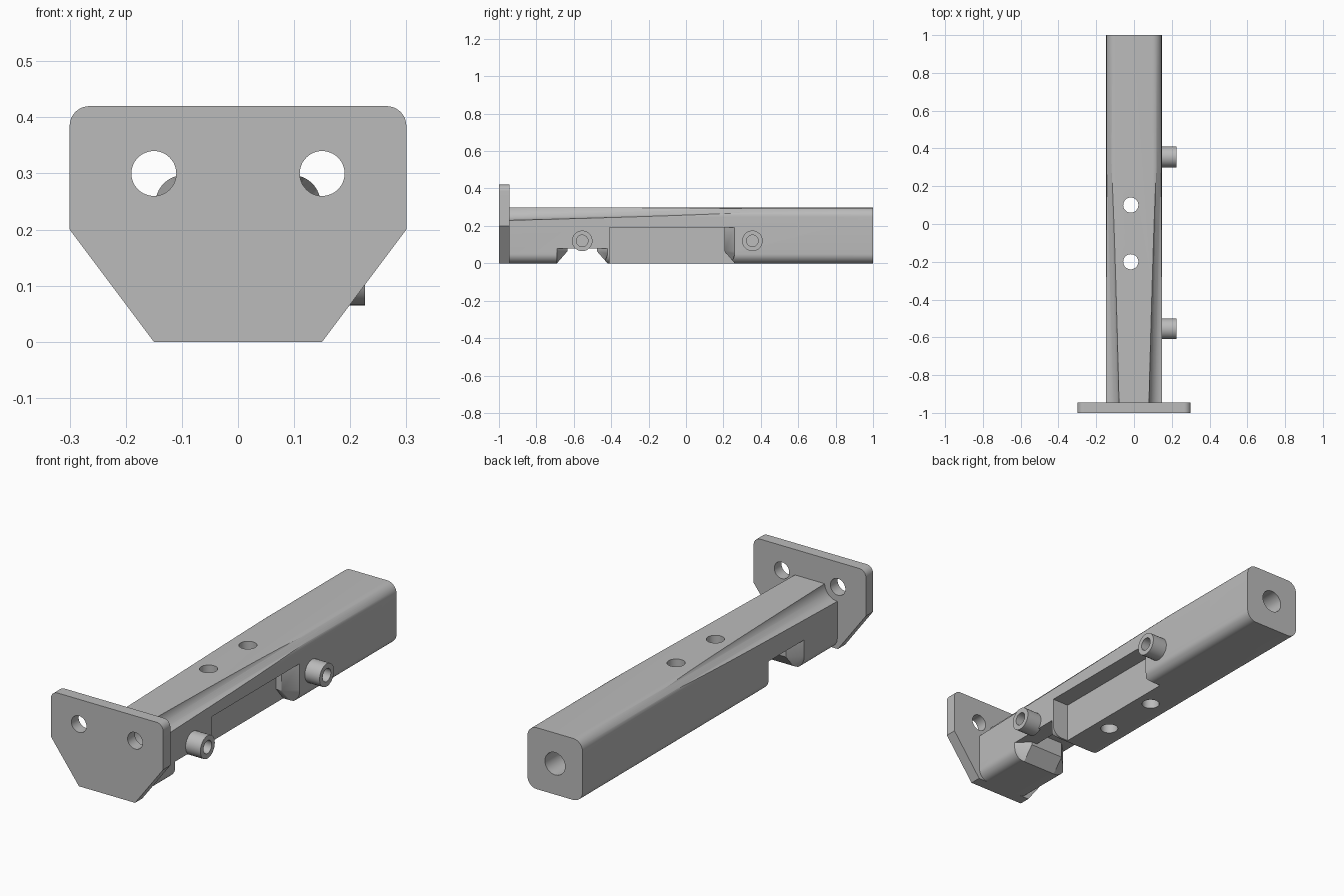
import bpy, bmesh, math
from mathutils import Vector

cube = bpy.data.objects.get("Cube")
if cube:
    bpy.data.objects.remove(cube, do_unlink=True)

steel = bpy.data.materials.new("plain grey")
steel.use_nodes = True
GREY = (0.5, 0.5, 0.5, 1)
steel.diffuse_color = GREY
steel.node_tree.nodes["Principled BSDF"].inputs["Base Color"].default_value = GREY

HALF, TOP, ROUND = 0.147, 0.297, 0.05
FRONT, JOIN, BACK = -1.0, -0.945, 1.0


def loft(name, sections):
    """Closed solid through matching loops of points."""
    bm = bmesh.new()
    rings = [[bm.verts.new(p) for p in loop] for loop in sections]
    n = len(rings[0])
    for a, b in zip(rings, rings[1:]):
        for i in range(n):
            j = (i + 1) % n
            bm.faces.new((a[i], a[j], b[j], b[i]))
    bm.faces.new(rings[0])
    bm.faces.new(rings[-1])
    bmesh.ops.recalc_face_normals(bm, faces=bm.faces)
    mesh = bpy.data.meshes.new(name)
    bm.to_mesh(mesh)
    bm.free()
    mesh.materials.append(steel)
    obj = bpy.data.objects.new(name, mesh)
    bpy.context.collection.objects.link(obj)
    return obj


def rod(name, start, end, radius, sides=48):
    """Cylinder between two points."""
    start, end = Vector(start), Vector(end)
    turn = (end - start).to_track_quat('Z', 'Y')
    angles = [math.tau * i / sides for i in range(sides)]
    ring = [turn @ Vector((radius * math.cos(a), radius * math.sin(a), 0)) for a in angles]
    return loft(name, [[start + p for p in ring], [end + p for p in ring]])


def rounded(corners, steps=10):
    """Outline from (x, z, radius) corners, filleting those with a radius."""
    out = []
    for i, (x, z, r) in enumerate(corners):
        p = Vector((x, z))
        if not r:
            out.append(p)
            continue
        a = (Vector(corners[i - 1][:2]) - p).normalized() * r
        b = (Vector(corners[(i + 1) % len(corners)][:2]) - p).normalized() * r
        for k in range(steps + 1):
            t = k / steps * math.pi / 2
            out.append(p + a * (1 - math.sin(t)) + b * (1 - math.cos(t)))
    return out


def along_y(name, outline, y0, y1):
    return loft(name, [[(p.x, y, p.y) for p in outline] for y in (y0, y1)])


def cut(body, cutter):
    mod = body.modifiers.new("cut", 'BOOLEAN')
    mod.operation, mod.solver, mod.object = 'DIFFERENCE', 'EXACT', cutter
    bpy.context.view_layer.objects.active = body
    bpy.ops.object.modifier_apply(modifier=mod.name)
    bpy.data.objects.remove(cutter, do_unlink=True)


def finish(obj):
    bpy.ops.object.select_all(action='DESELECT')
    obj.select_set(True)
    bpy.context.view_layer.objects.active = obj
    bpy.ops.object.shade_smooth_by_angle(angle=math.radians(30))


# Mounting plate with two bolt holes
plate = along_y("mounting_plate", rounded([
    (-0.15, 0, 0), (0.15, 0, 0), (0.3, 0.2, 0),
    (0.3, 0.42, 0.035), (-0.3, 0.42, 0.035), (-0.3, 0.2, 0)]), FRONT, JOIN)
for side in (-1, 1):
    cut(plate, rod("bolt_hole", (side * 0.15, -1.1, 0.3), (side * 0.15, -0.9, 0.3), 0.04))

# Square beam with rounded long edges
beam = along_y("beam", rounded([
    (-HALF, 0, ROUND), (HALF, 0, ROUND), (HALF, TOP, ROUND), (-HALF, TOP, ROUND)]), JOIN, BACK)

# Tapering bolt clearance grooves on the upper edges
for side in (-1, 1):
    cut(beam, rod("groove", (side * 0.149, -1, 0.299), (side * 0.183, 0.5, 0.336), 0.071, 96))


# Pocket in the left side, open below, with a bevelled rear end
def pocket_loop(x, end):
    return [(x, y, z) for y, z in (
        (-0.41, -0.05), (-0.41, 0.19), (end, 0.19),
        (end, 0.065), (0.26, 0), (0.26, -0.05))]


cut(beam, loft("pocket", [pocket_loop(x, e) for x, e in (
    (0.06, 0.205), (0.09, 0.205), (HALF, 0.26), (0.2, 0.26))]))


# Cross notch under the beam, flared at its mouths and taller on the right
def notch_loop(x, inset, height):
    lo, hi = -0.69, -0.42
    return [(x, y, z) for y, z in (
        (lo, -0.05), (lo, 0), (lo + inset, 0.065), (lo + inset, height),
        (hi - inset, height), (hi - inset, 0.065), (hi, 0), (hi, -0.05))]


for height, stations in (
        (0.14, ((-0.2, 0), (-HALF, 0), (-0.09, 0.057), (0.06, 0.057))),
        (0.08, ((0.05, 0.057), (0.09, 0.057), (HALF, 0), (0.2, 0)))):
    cut(beam, loft("notch", [notch_loop(x, inset, height) for x, inset in stations]))

# Vertical pin holes and the rear bore
for y in (-0.2, 0.1):
    cut(beam, rod("pin_hole", (-0.017, y, -0.1), (-0.017, y, 0.4), 0.04))
cut(beam, rod("rear_bore", (0, 0.6, 0.149), (0, 1.1, 0.149), 0.054))

# Tubular bosses on the left side
for name, y in (("front_boss", -0.555), ("rear_boss", 0.355)):
    boss = rod(name, (HALF - 0.01, y, 0.12), (0.226, y, 0.12), 0.055)
    cut(boss, rod("boss_bore", (0.1, y, 0.12), (0.3, y, 0.12), 0.031))
    finish(boss)

finish(plate)
finish(beam)
